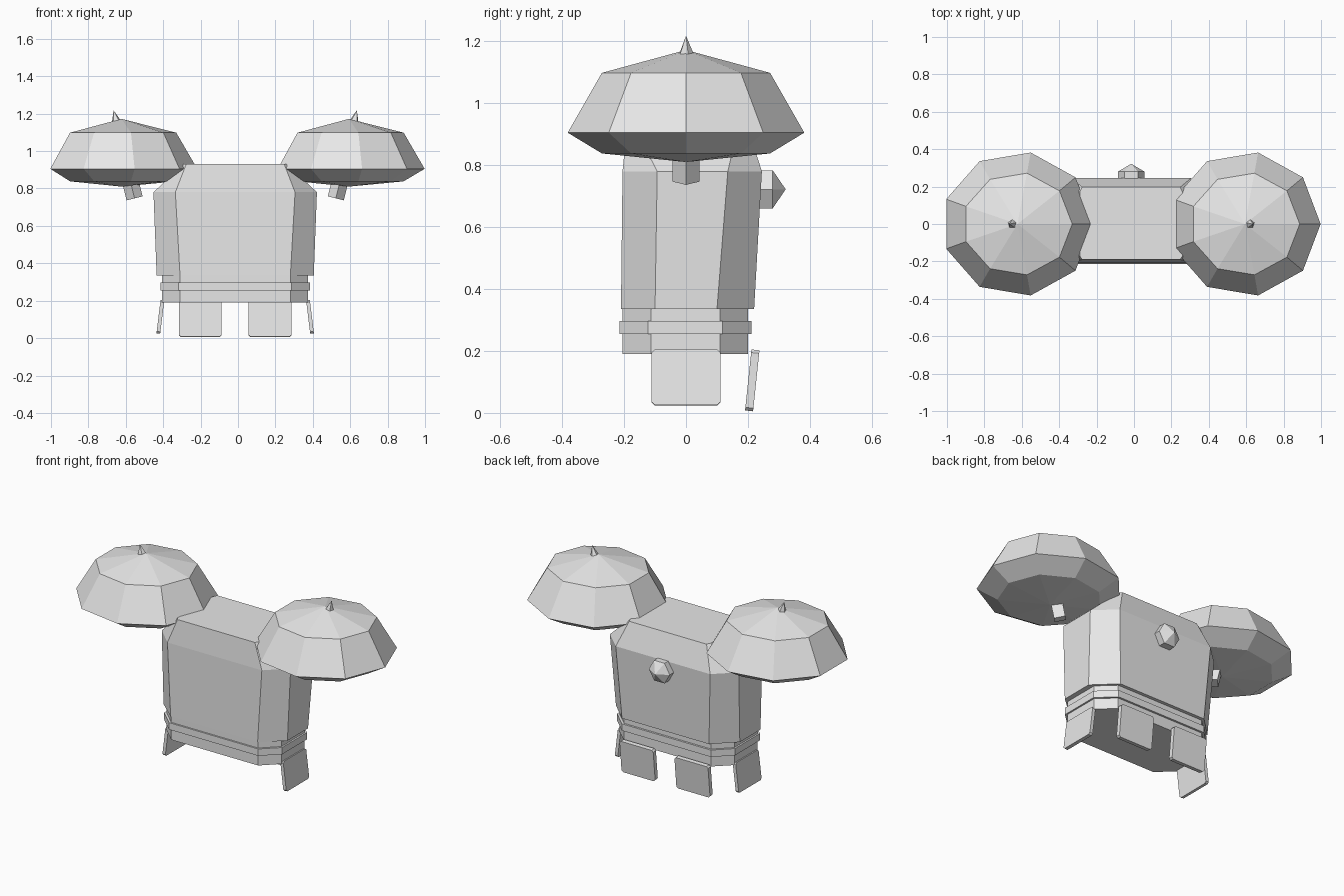
import bpy, bmesh
from math import sin, cos, pi, radians
from mathutils import Matrix

cube = bpy.data.objects.get("Cube")
if cube:
    bpy.data.objects.remove(cube)

MID = -0.015  # centre line of the torso

grey = bpy.data.materials.new("light_grey")
grey.use_nodes = True
grey.diffuse_color = (0.8, 0.8, 0.8, 1)
grey.node_tree.nodes["Principled BSDF"].inputs["Base Color"].default_value = (0.8, 0.8, 0.8, 1)


def finish(name, bm):
    bmesh.ops.recalc_face_normals(bm, faces=bm.faces[:])
    mesh = bpy.data.meshes.new(name)
    bm.to_mesh(mesh)
    bm.free()
    mesh.materials.append(grey)
    obj = bpy.data.objects.new(name, mesh)
    bpy.context.collection.objects.link(obj)
    return obj


def loft(name, rings):
    """Skin a stack of rings; a ring of one point closes to a tip."""
    bm = bmesh.new()
    rows = [[bm.verts.new(p) for p in ring] for ring in rings]
    for a, b in zip(rows, rows[1:]):
        n = max(len(a), len(b))
        for i in range(n):
            j = (i + 1) % n
            if len(a) == 1:
                bm.faces.new((a[0], b[i], b[j]))
            elif len(b) == 1:
                bm.faces.new((a[i], a[j], b[0]))
            else:
                bm.faces.new((a[i], a[j], b[j], b[i]))
    for row in (rows[0], rows[-1]):
        if len(row) > 2:
            bm.faces.new(row)
    return finish(name, bm)


def octagon(z, wide, flat, front, back, side_front, side_back):
    """Rectangle with cut corners, symmetric about the torso centre line."""
    half = [(flat, front), (wide, side_front), (wide, side_back), (flat, back)]
    return ([(MID + x, y, z) for x, y in half]
            + [(MID - x, y, z) for x, y in reversed(half)])


def polygon(cx, z, rx, ry, sides=9):
    if rx == 0:
        return [(cx, 0, z)]
    return [(cx + rx * cos(2 * pi * i / sides), ry * sin(2 * pi * i / sides), z)
            for i in range(sides)]


def cone(name, sides, r1, r2, depth, matrix):
    """Cone or prism whose base sits on the local origin."""
    bm = bmesh.new()
    bmesh.ops.create_cone(bm, cap_ends=True, segments=sides, radius1=r1, radius2=r2,
                          depth=depth, matrix=matrix @ Matrix.Translation((0, 0, depth / 2)))
    return finish(name, bm)


def plate(name, size, place, turn):
    """Thin slab with slightly softened corners."""
    bm = bmesh.new()
    bmesh.ops.create_cube(bm, size=1, matrix=Matrix.Diagonal((*size, 1)))
    thin = min(range(3), key=lambda k: size[k])
    corners = [e for e in bm.edges
               if abs(e.verts[0].co[thin] - e.verts[1].co[thin]) > size[thin] / 2]
    bmesh.ops.bevel(bm, geom=corners, offset=0.01, segments=1, affect='EDGES')
    bm.transform(Matrix.Translation(place) @ turn)
    return finish(name, bm)


# Torso, hem and belt
loft("torso", [
    octagon(0.335, 0.42, 0.295, -0.21, 0.22, -0.10, 0.10),
    octagon(0.78, 0.437, 0.32, -0.205, 0.245, -0.093, 0.135),
    octagon(0.93, 0.275, 0.262, -0.19, 0.197, -0.17, 0.17),
])
loft("hem", [octagon(z, 0.39, 0.295, -0.205, 0.2, -0.113, 0.11) for z in (0.19, 0.34)])
loft("belt", [octagon(z, 0.4, 0.302, -0.215, 0.212, -0.123, 0.118) for z in (0.255, 0.297)])

# Knob on the back
to_back = Matrix.Rotation(radians(-90), 4, 'X')
knob_turn = to_back @ Matrix.Rotation(radians(90), 4, 'Z')
cone("knob_base", 6, 0.071, 0.071, 0.06, Matrix.Translation((MID, 0.22, 0.722)) @ knob_turn)
cone("knob_tip", 6, 0.071, 0, 0.042, Matrix.Translation((MID, 0.28, 0.722)) @ knob_turn)

for side, label in ((1, "left"), (-1, "right")):
    # Domed shoulder guard
    cx = MID + side * 0.608
    loft(label + "_shoulder_dome", [
        polygon(cx, 0.81, 0, 0),
        polygon(cx, 0.838, 0.292, 0.276),
        polygon(cx, 0.905, 0.405, 0.388),
        polygon(cx, 1.098, 0.293, 0.276),
        polygon(cx, 1.172, 0, 0),
    ])

    # Leaning spike on top and arm peg below
    lean = Matrix.Rotation(side * radians(14), 4, 'Y')
    cone(label + "_spike", 5, 0.028, 0, 0.068,
         Matrix.Translation((MID + side * 0.634, 0, 1.152)) @ lean)
    cone(label + "_arm_peg", 4, 0.044, 0.044, 0.12,
         Matrix.Translation((MID + side * 0.538, 0, 0.747)) @ lean
         @ Matrix.Rotation(radians(90), 4, 'Z'))

    # Hanging flaps: one on the side, one on the back
    plate(label + "_side_flap", (0.02, 0.222, 0.18),
          (MID + side * 0.4, 0, 0.114), Matrix.Rotation(side * radians(-7), 4, 'Y'))
    plate(label + "_back_flap", (0.228, 0.026, 0.198),
          (MID + side * 0.186, 0.214, 0.105), Matrix.Rotation(radians(-6), 4, 'X'))
